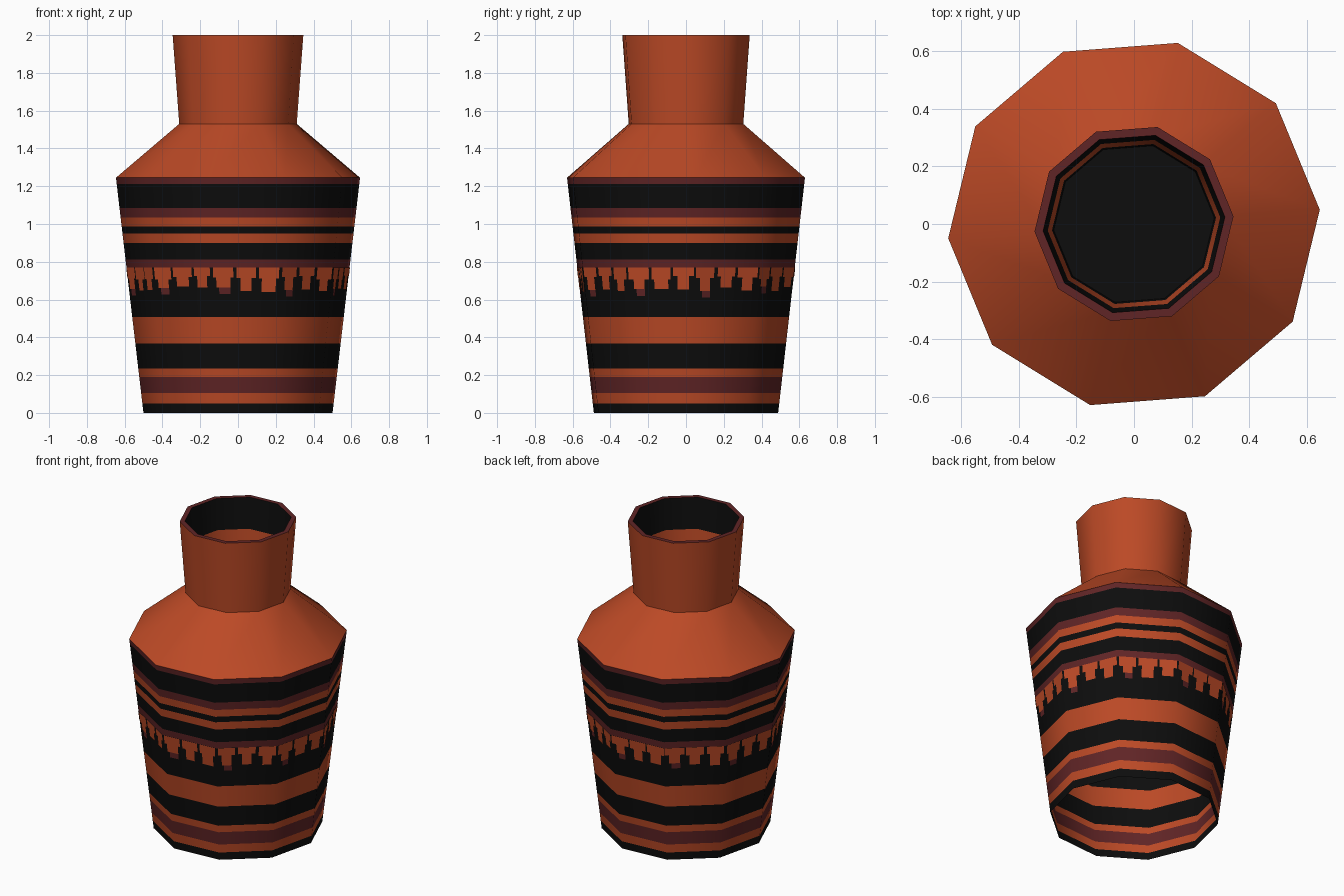
import bpy, bmesh, math, random

if "Cube" in bpy.data.objects:
    bpy.data.objects.remove(bpy.data.objects["Cube"])

random.seed(4)
SIDES = 10
TURN = math.radians(4.4)
FOOT_R, SHOULDER_R, SHOULDER_Z = 0.502, 0.648, 1.245


def material(name, rgb):
    m = bpy.data.materials.new(name)
    m.diffuse_color = (*rgb, 1)
    m.use_nodes = True
    m.node_tree.nodes["Principled BSDF"].inputs["Base Color"].default_value = m.diffuse_color
    return m


MATS = [material("terracotta", (0.50, 0.067, 0.019)),
        material("black_glaze", (0.004, 0.004, 0.004)),
        material("maroon_glaze", (0.117, 0.018, 0.019))]
CLAY, BLACK, MAROON = 0, 1, 2


def body_radius(z):
    return FOOT_R + (SHOULDER_R - FOOT_R) * z / SHOULDER_Z


def wall_point(u, r, z):
    """Point on the ten-sided wall; u counts sides around the axis."""
    k = math.floor(u)
    t = u - k
    a, b = (TURN + math.tau * i / SIDES for i in (k, k + 1))
    return (r * ((1 - t) * math.cos(a) + t * math.cos(b)),
            r * ((1 - t) * math.sin(a) + t * math.sin(b)), z)


def finish(bm, name):
    me = bpy.data.meshes.new(name)
    bm.to_mesh(me)
    bm.free()
    for m in MATS:
        me.materials.append(m)
    ob = bpy.data.objects.new(name, me)
    bpy.context.collection.objects.link(ob)
    return ob


# Painted bands of the body: start height and colour
bands = [(0, BLACK), (0.05, CLAY), (0.105, MAROON), (0.19, CLAY),
         (0.235, BLACK), (0.367, CLAY), (0.507, BLACK), (0.77, MAROON),
         (0.812, BLACK), (0.90, CLAY), (0.95, BLACK), (0.988, CLAY),
         (1.035, MAROON), (1.085, BLACK), (1.212, MAROON)]
profile = [(body_radius(z), z, c) for z, c in bands]
# Shoulder, neck, flat rim and the inside of the neck
profile += [(SHOULDER_R, SHOULDER_Z, CLAY), (0.312, 1.53, CLAY),
            (0.347, 2.0, MAROON), (0.317, 2.0, BLACK),
            (0.301, 1.80, CLAY), (0.286, 1.62, BLACK), (0.280, 1.54, BLACK)]

# Vase wall: open at the foot, closed by a dark floor inside the neck
bm = bmesh.new()
rings = [[bm.verts.new(wall_point(k, r, z)) for k in range(SIDES)]
         for r, z, c in profile]
for (r, z, c), low, high in zip(profile, rings, rings[1:]):
    for k in range(SIDES):
        n = (k + 1) % SIDES
        bm.faces.new((low[k], low[n], high[n], high[k])).material_index = c
bm.faces.new(rings[-1]).material_index = BLACK
vase = finish(bm, "vase")
bpy.context.view_layer.objects.active = vase
vase.select_set(True)
bpy.ops.object.shade_smooth_by_angle(angle=math.radians(40))

# Glaze drips: thin plates, three to a side, wide at the top and narrow below
bm = bmesh.new()


def plate(u, half, z0, z1, color, lift=0.003):
    corners = ((u - half, z0), (u + half, z0), (u + half, z1), (u - half, z1))
    f = bm.faces.new([bm.verts.new(wall_point(a, body_radius(z) + lift, z))
                      for a, z in corners])
    f.material_index = color


for i in range(SIDES * 3):
    u = (i + 0.5) / 3
    cap = random.uniform(0.135, 0.162)
    stem = random.uniform(0.075, 0.105)
    knee = random.uniform(0.705, 0.725)
    tip = random.uniform(0.64, 0.67)
    plate(u, cap, knee, 0.77, CLAY)
    plate(u, stem, tip, knee, CLAY)
    if i % 3 == 0:
        plate(u + 0.02, stem * 0.8, tip - 0.035, tip, MAROON)
finish(bm, "glaze_drips")
